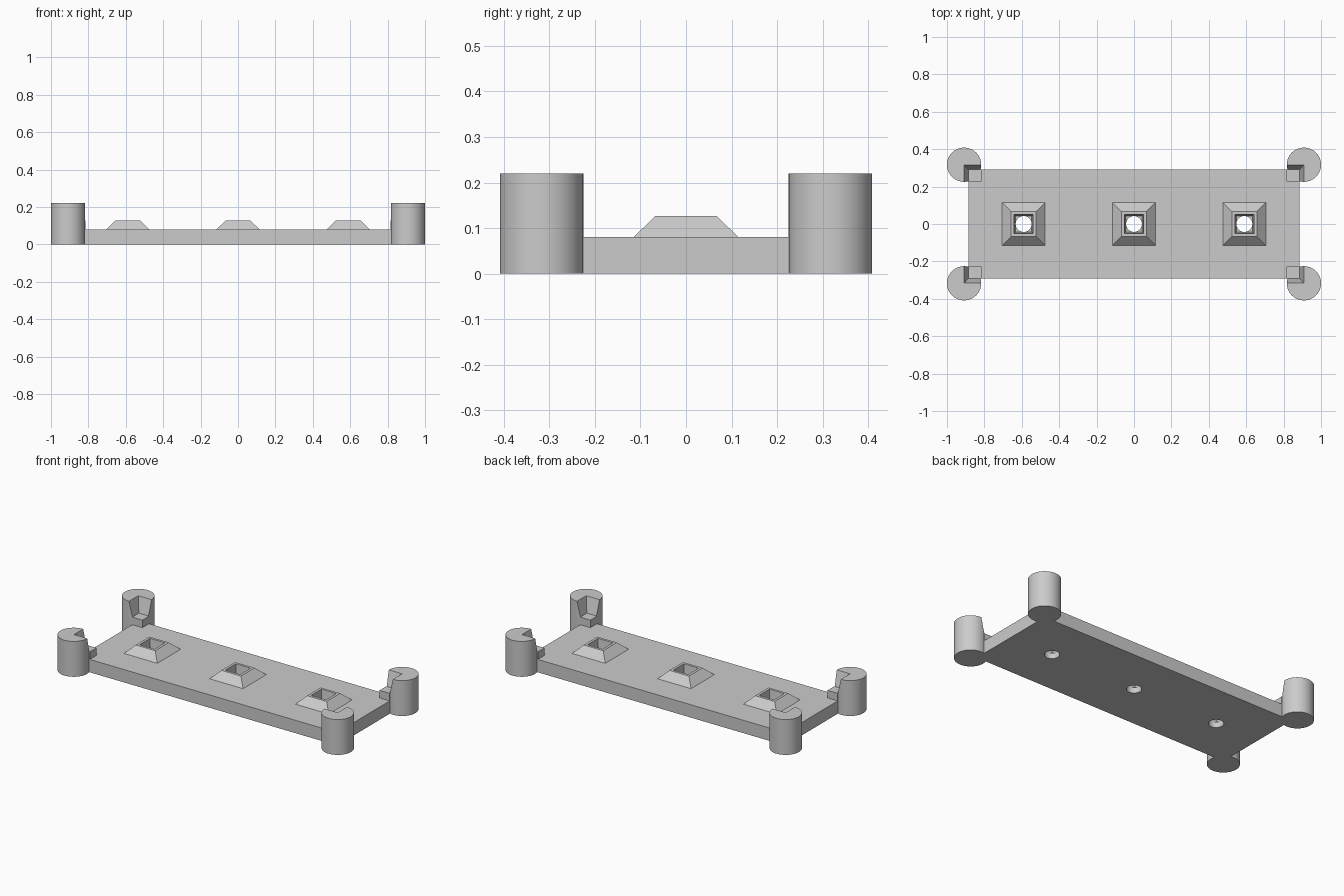
import bpy, bmesh

cube = bpy.data.objects.get("Cube")
if cube:
    bpy.data.objects.remove(cube, do_unlink=True)

grey = bpy.data.materials.new("light grey")
grey.use_nodes = True
colour = (0.6, 0.6, 0.6, 1)
grey.diffuse_color = colour
grey.node_tree.nodes["Principled BSDF"].inputs["Base Color"].default_value = colour

PLATE_X, PLATE_Y, PLATE_Z = 0.886, 0.291, 0.08
POST_X, POST_Y, POST_R, POST_Z = 0.9085, 0.317, 0.0915, 0.22
LEDGE_Z = 0.127
SIDES = [(sx, sy) for sx in (-1, 1) for sy in (-1, 1)]
SOCKETS = (-0.59, 0, 0.59)


def finish(name, bm):
    bmesh.ops.recalc_face_normals(bm, faces=bm.faces)
    mesh = bpy.data.meshes.new(name)
    bm.to_mesh(mesh)
    bm.free()
    mesh.materials.append(grey)
    obj = bpy.data.objects.new(name, mesh)
    bpy.context.collection.objects.link(obj)
    return obj


def frustum(name, low, high, z0, z1):
    """Box between two rectangles given as (x0, x1, y0, y1)."""
    bm = bmesh.new()
    rings = []
    for (x0, x1, y0, y1), z in ((low, z0), (high, z1)):
        rings.append([bm.verts.new((x, y, z)) for x, y in
                      ((x0, y0), (x1, y0), (x1, y1), (x0, y1))])
    bm.faces.new(rings[0])
    bm.faces.new(rings[1])
    for i in range(4):
        j = (i + 1) % 4
        bm.faces.new((rings[0][i], rings[0][j], rings[1][j], rings[1][i]))
    return finish(name, bm)


def square(cx, half):
    return (cx - half, cx + half, -half, half)


def corner(sx, sy, inner, outer):
    return (*sorted((sx * inner[0], sx * outer[0])),
            *sorted((sy * inner[1], sy * outer[1])))


def cylinder(name, x, y, radius, z0, z1):
    bm = bmesh.new()
    bmesh.ops.create_cone(bm, cap_ends=True, segments=64, radius1=radius,
                          radius2=radius, depth=z1 - z0)
    bmesh.ops.translate(bm, verts=bm.verts, vec=(x, y, (z0 + z1) / 2))
    return finish(name, bm)


def combine(target, others, operation):
    """Apply each boolean in turn and discard the helper."""
    for other in others:
        other.hide_render = True
        mod = target.modifiers.new("combine", 'BOOLEAN')
        mod.operation = operation
        mod.solver = 'EXACT'
        mod.object = other
        bpy.context.view_layer.objects.active = target
        bpy.ops.object.modifier_apply(modifier=mod.name)
        bpy.data.objects.remove(other, do_unlink=True)


# Base plate
tray = frustum("base_plate", (-PLATE_X, PLATE_X, -PLATE_Y, PLATE_Y),
               (-PLATE_X, PLATE_X, -PLATE_Y, PLATE_Y), 0, PLATE_Z)

# Corner posts, notched to form a flared seat
for sx, sy in SIDES:
    post = cylinder("corner_post", sx * POST_X, sy * POST_Y, POST_R, 0, POST_Z)
    inner = (0.7, 0.1)
    top_z = POST_Z + (POST_Z - LEDGE_Z)
    notch = frustum("notch_cutter",
                    corner(sx, sy, inner, (PLATE_X, PLATE_Y)),
                    corner(sx, sy, inner, (PLATE_X + 0.044, PLATE_Y + 0.05)),
                    LEDGE_Z, top_z)
    combine(post, [notch], 'DIFFERENCE')
    # Square ledge under the notch
    area = corner(sx, sy, (0.816, 0.226), (PLATE_X, PLATE_Y))
    ledge = frustum("corner_ledge", area, area, 0.02, LEDGE_Z)
    combine(tray, [post, ledge], 'UNION')

# Raised sockets, each with a tapered square pocket and a round drain hole
for x in SOCKETS:
    boss = frustum("socket_boss", square(x, 0.163), square(x, 0.067),
                   PLATE_Z - 0.047, LEDGE_Z)
    combine(tray, [boss], 'UNION')
    pocket = frustum("pocket_cutter", square(x, 0.043), square(x, 0.053),
                     0.035, LEDGE_Z + 0.02)
    drain = cylinder("drain_cutter", x, 0, 0.0425, -0.05, 0.06)
    combine(tray, [pocket, drain], 'DIFFERENCE')

# Smooth the round walls, keep hard edges
bpy.ops.object.select_all(action='DESELECT')
tray.select_set(True)
bpy.context.view_layer.objects.active = tray
bpy.ops.object.shade_smooth_by_angle(angle=0.5)
